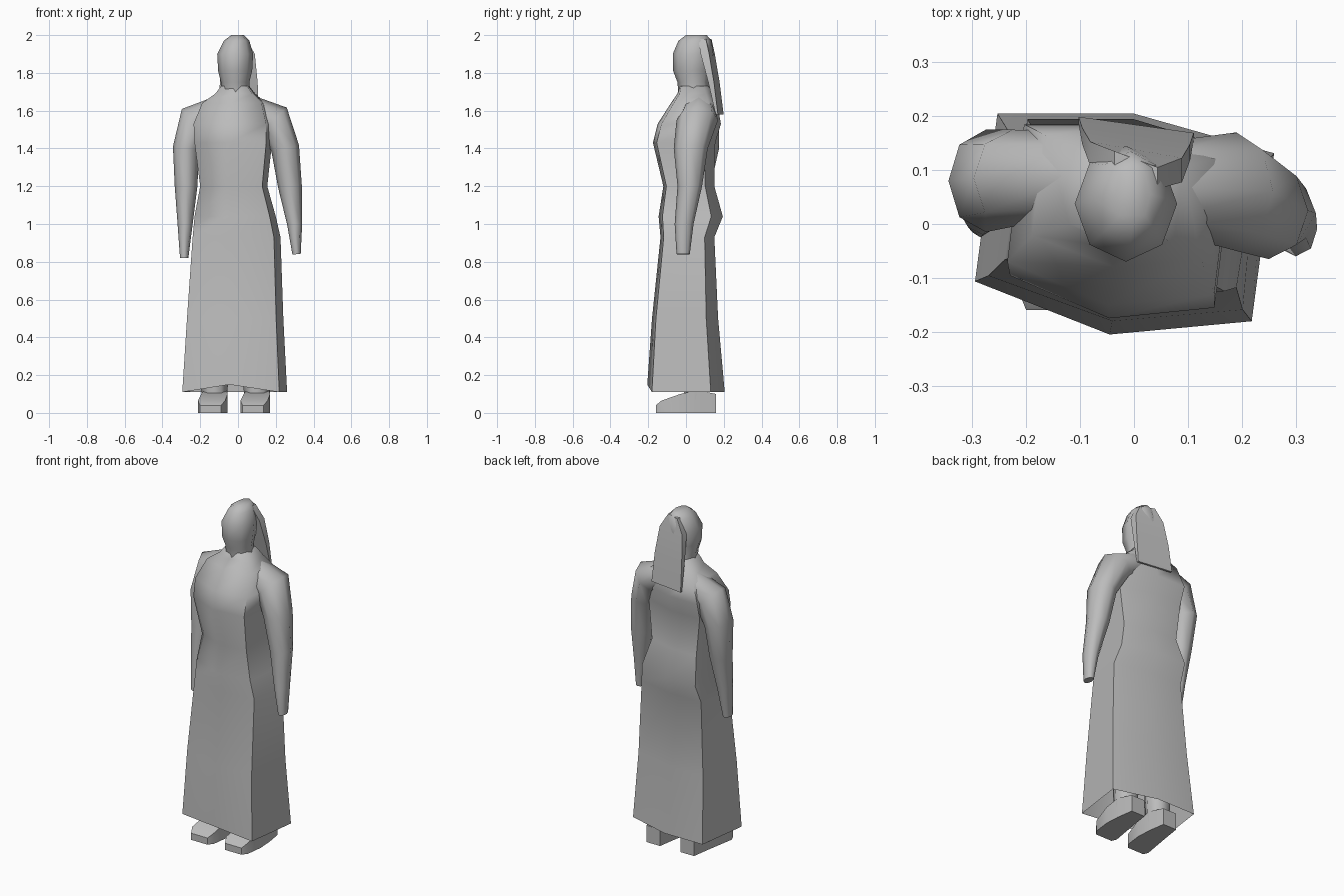
import bpy, bmesh, math
from mathutils import Vector

cube = bpy.data.objects.get("Cube")
if cube:
    bpy.data.objects.remove(cube, do_unlink=True)

grey = bpy.data.materials.new("plain grey")
grey.use_nodes = True
grey.diffuse_color = (0.5, 0.5, 0.5, 1)
grey.node_tree.nodes["Principled BSDF"].inputs["Base Color"].default_value = (0.5, 0.5, 0.5, 1)


def loft(name, rings, cap_start=True, cap_end=True, angle=60):
    """Skin a list of equal-length point rings."""
    bm = bmesh.new()
    loops = [[bm.verts.new(p) for p in ring] for ring in rings]
    n = len(loops[0])
    for a, b in zip(loops, loops[1:]):
        for i in range(n):
            j = (i + 1) % n
            bm.faces.new((a[i], a[j], b[j], b[i]))
    if cap_start:
        bm.faces.new(loops[0][::-1])
    if cap_end:
        bm.faces.new(loops[-1])
    bmesh.ops.recalc_face_normals(bm, faces=bm.faces)
    mesh = bpy.data.meshes.new(name)
    bm.to_mesh(mesh)
    bm.free()
    mesh.materials.append(grey)
    obj = bpy.data.objects.new(name, mesh)
    bpy.context.collection.objects.link(obj)
    bpy.ops.object.select_all(action='DESELECT')
    obj.select_set(True)
    bpy.context.view_layer.objects.active = obj
    bpy.ops.object.shade_smooth_by_angle(angle=math.radians(angle))
    return obj


def fit(shape, z, x0, x1, y0, y1):
    """Fit a unit outline into a box at one height."""
    return [Vector(((x0 + x1) / 2 + u * (x1 - x0) / 2,
                    (y0 + y1) / 2 + v * (y1 - y0) / 2, z)) for u, v in shape]


def circle(n):
    return [(math.cos(math.tau * i / n), math.sin(math.tau * i / n)) for i in range(n)]


# Robe: skewed six-sided outline, open at the hem
outline = [(-1, -.52), (-.1, -1), (.85, -.88), (1, .64), (.06, 1), (-.85, 1)]
robe = [fit(outline, *r) for r in (
    (.11, -.295, .26, -.205, .205),
    (.50, -.27, .24, -.18, .17),
    (.93, -.24, .225, -.135, .15),
    (1.04, -.23, .20, -.145, .195),
    (1.20, -.20, .155, -.12, .15),
    (1.43, -.23, .18, -.175, .155),
    (1.53, -.235, .18, -.15, .185),
    (1.64, -.19, .15, -.08, .165),
    (1.69, -.12, .09, -.045, .14),
    (1.73, -.09, .06, -.035, .12))]
robe[0][1].z = .15
loft("robe", robe, cap_start=False, angle=75)

# Head, narrow at the neck
loft("head", [fit(circle(8), *r) for r in (
    (1.68, -.09, .065, -.04, .13),
    (1.75, -.09, .06, -.045, .12),
    (1.81, -.105, .075, -.068, .13),
    (1.90, -.11, .08, -.07, .145),
    (1.97, -.075, .06, -.04, .135),
    (2.00, -.035, .03, -.0, .11))], angle=75)

# Hanging hair strip, slightly turned and widening downward
hair = []
for z, half, y, depth in ((1.98, .04, .10, .04), (1.90, .085, .115, .045),
                          (1.75, .10, .148, .03), (1.58, .107, .178, .012)):
    hair.append([Vector((.004 + s * half, y + t * depth / 2 - s * .015, z))
                 for s, t in ((-1, -1), (1, -1), (1, 1), (-1, 1))])
loft("hair", hair, angle=30)


# Sleeved arms: eight-sided rings square to the path
def arm(name, path):
    rings = []
    for i, (x, y, z, wide, deep) in enumerate(path):
        a, b = path[max(i - 1, 0)], path[min(i + 1, len(path) - 1)]
        side = Vector((a[2] - b[2], 0, b[0] - a[0])).normalized()
        rings.append([Vector((x, y, z)) + side * (wide * u) + Vector((0, deep * v, 0))
                      for u, v in circle(8)])
    loft(name, rings, angle=75)


arm("left_arm", [(.04, .07, 1.615, .075, .08), (.19, .06, 1.55, .095, .11),
                 (.25, .025, 1.40, .075, .09), (.275, .02, 1.2, .063, .065),
                 (.30, -.01, 1.0, .04, .05), (.31, -.015, .84, .022, .035)])
arm("right_arm", [(-.07, .09, 1.615, .075, .08), (-.225, .085, 1.54, .10, .09),
                  (-.275, .08, 1.40, .07, .095), (-.275, .06, 1.2, .06, .07),
                  (-.28, .03, 1.0, .04, .05), (-.285, .01, .82, .022, .035)])

# Feet: blocky shoes running back and up into the legs
square = [(-1, -1), (1, -1), (1, 1), (-1, 1)]
for name, cx in (("left_foot", .10), ("right_foot", -.125)):
    shoe = []
    for y, shift, half, top in ((-.16, -.02, .055, .04), (-.13, -.015, .072, .065),
                                (-.03, 0, .07, .10), (.06, .005, .06, .12),
                                (.16, .005, .045, .10)):
        shoe.append([Vector((cx + shift + u * half, y, top * (v + 1) / 2)) for u, v in square])
    loft(name, shoe, angle=50)
    loft(name.replace("foot", "leg"), [fit(circle(6), z, cx - r, cx + r, .05 - r, .05 + r)
                                       for z, r in ((.05, .065), (.2, .075), (.4, .08))])
